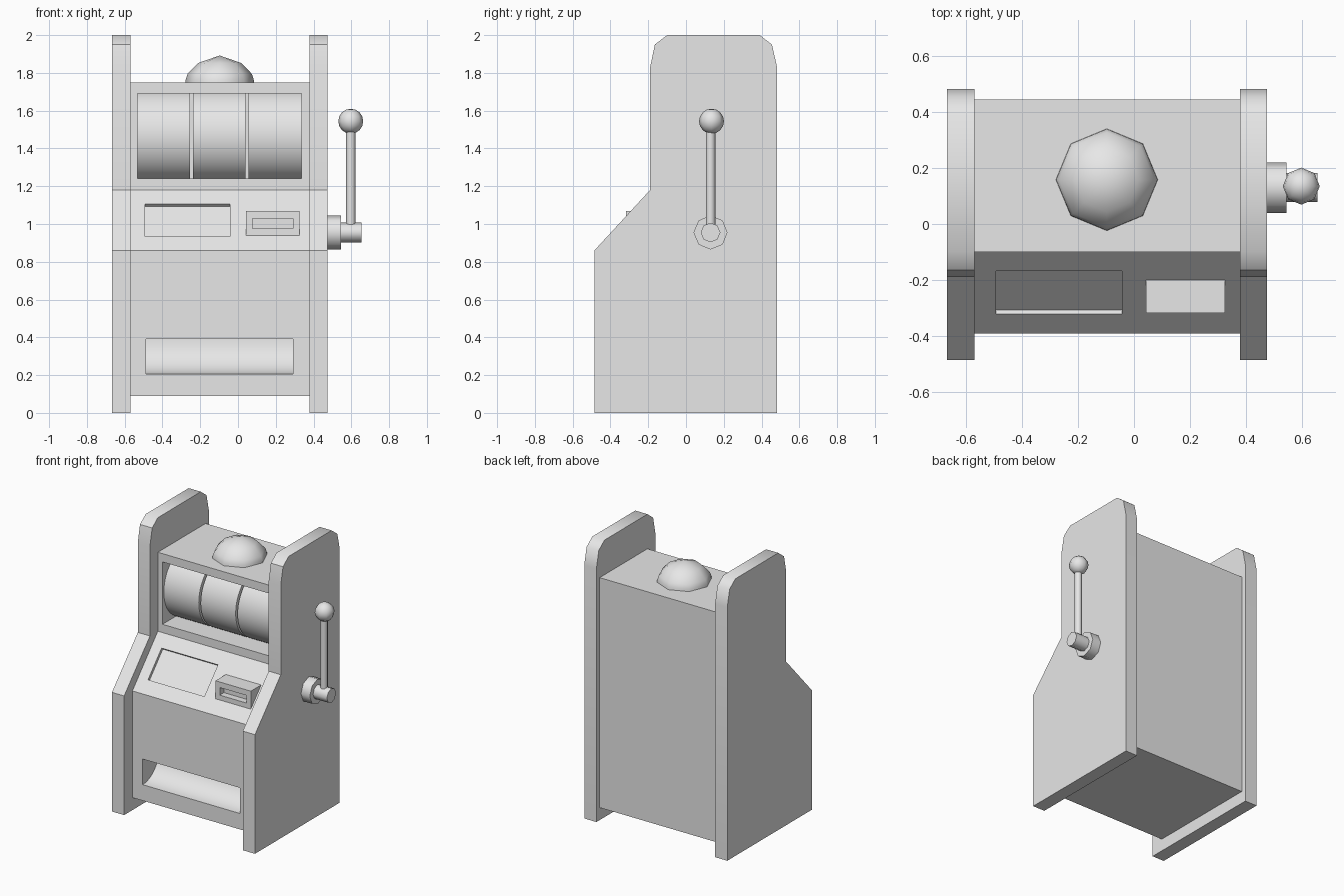
import bpy, bmesh
from math import pi, sin, cos, radians
from mathutils import Matrix, Vector

cube = bpy.data.objects.get("Cube")
if cube:
    bpy.data.objects.remove(cube, do_unlink=True)

grey = bpy.data.materials.new("light_grey")
grey.use_nodes = True
grey.diffuse_color = (0.8, 0.8, 0.8, 1)
grey.node_tree.nodes["Principled BSDF"].inputs["Base Color"].default_value = (0.8, 0.8, 0.8, 1)


def finish(name, bm, angle=None):
    """Turn a bmesh into a named object, smooth below the given angle."""
    bmesh.ops.recalc_face_normals(bm, faces=bm.faces)
    mesh = bpy.data.meshes.new(name)
    bm.to_mesh(mesh)
    bm.free()
    mesh.materials.append(grey)
    obj = bpy.data.objects.new(name, mesh)
    bpy.context.collection.objects.link(obj)
    if angle:
        smooth(obj, angle)
    return obj


def smooth(obj, angle):
    bpy.ops.object.select_all(action="DESELECT")
    obj.select_set(True)
    bpy.context.view_layer.objects.active = obj
    bpy.ops.object.shade_smooth_by_angle(angle=radians(angle))


def prism(name, x0, x1, profile, angle=None):
    """Extrude a (y, z) profile along x."""
    bm = bmesh.new()
    face = bm.faces.new([bm.verts.new((x0, y, z)) for y, z in profile])
    ext = bmesh.ops.extrude_face_region(bm, geom=[face])
    verts = [v for v in ext["geom"] if isinstance(v, bmesh.types.BMVert)]
    bmesh.ops.translate(bm, verts=verts, vec=(x1 - x0, 0, 0))
    return finish(name, bm, angle)


def box(name, x0, x1, y0, y1, z0, z1):
    return prism(name, x0, x1, [(y0, z0), (y1, z0), (y1, z1), (y0, z1)])


def rod(name, start, end, radius, sides, angle=50):
    a, b = Vector(start), Vector(end)
    turn = (b - a).to_track_quat("Z", "Y").to_matrix().to_4x4()
    bm = bmesh.new()
    bmesh.ops.create_cone(bm, cap_ends=True, segments=sides, radius1=radius, radius2=radius,
                          depth=(b - a).length, matrix=Matrix.Translation((a + b) / 2) @ turn)
    return finish(name, bm, angle)


def cut(obj, cutter):
    """Subtract the cutter for good and remove it."""
    mod = obj.modifiers.new("cut", "BOOLEAN")
    mod.operation, mod.solver, mod.object = "DIFFERENCE", "EXACT", cutter
    bpy.ops.object.select_all(action="DESELECT")
    bpy.context.view_layer.objects.active = obj
    obj.select_set(True)
    bpy.ops.object.modifier_apply(modifier=mod.name)
    bpy.data.objects.remove(cutter, do_unlink=True)


# Side panels
side = [(-0.485, 0), (-0.485, 0.86), (-0.19, 1.18), (-0.19, 1.83), (-0.165, 1.95), (-0.1, 2),
        (0.39, 2), (0.455, 1.95), (0.482, 1.83), (0.482, 0)]
prism("right_side_panel", -0.667, -0.57, side, 40)
prism("left_side_panel", 0.378, 0.475, side, 40)

# Cabinet with reel window, tilted display and coin tray cut in
cabinet = prism("cabinet", -0.572, 0.38, [(-0.39, 0.09), (-0.39, 0.86), (-0.1, 1.18),
                                          (-0.1, 1.75), (0.445, 1.75), (0.445, 0.09)])
cut(cabinet, box("window_cutter", -0.533, 0.335, -0.2, 0.16, 1.24, 1.69))

inward = Vector((0.741, -0.671))
low, high = Vector((-0.322, 0.935)), Vector((-0.168, 1.105))
cut(cabinet, prism("display_cutter", -0.493, -0.043,
                   [low - inward * 0.05, high - inward * 0.05,
                    high + inward * 0.02, low + inward * 0.02]))

arc = [(-0.39 + 0.185 * sin(i * pi / 20), 0.39 - 0.185 * cos(i * pi / 20)) for i in range(11)]
cut(cabinet, prism("tray_cutter", -0.488, 0.29, [(-0.45, 0.39), (-0.45, 0.205)] + arc))
smooth(cabinet, 30)

# Reels
for i in range(3):
    x = -0.533 + i * 0.2945
    rod(f"reel_{i + 1}", (x, 0.165, 1.465), (x + 0.279, 0.165, 1.465), 0.25, 48, 40)

# Coin slot housing
housing = box("coin_slot", 0.043, 0.325, -0.318, -0.18, 0.94, 1.07)
cut(housing, box("slot_cutter", 0.077, 0.291, -0.4, -0.27, 0.975, 1.03))
cut(cabinet, box("slot_cutter", 0.077, 0.291, -0.4, -0.27, 0.975, 1.03))

# Top lamp: a flattened low-poly dome
bm = bmesh.new()
rings = [(0.183, 1.74), (0.18, 1.765), (0.17, 1.795), (0.115, 1.852)]
loops = [[bm.verts.new((-0.097 + r * cos(k * pi / 4), 0.158 + r * sin(k * pi / 4), z))
          for k in range(8)] for r, z in rings]
tip = bm.verts.new((-0.097, 0.158, 1.892))
for k in range(8):
    n = (k + 1) % 8
    for a, b in zip(loops, loops[1:]):
        bm.faces.new((a[k], a[n], b[n], b[k]))
    bm.faces.new((loops[-1][k], loops[-1][n], tip))
bm.faces.new(loops[0])
finish("top_lamp", bm, 60)

# Pull lever
rod("lever_mount", (0.475, 0.13, 0.955), (0.545, 0.13, 0.955), 0.09, 8)
rod("lever_hub", (0.54, 0.13, 0.955), (0.655, 0.13, 0.955), 0.052, 8)
rod("lever_rod", (0.597, 0.13, 0.97), (0.597, 0.13, 1.52), 0.025, 8)
bm = bmesh.new()
bmesh.ops.create_uvsphere(bm, u_segments=8, v_segments=8, radius=0.066,
                          matrix=Matrix.Translation((0.597, 0.135, 1.544)))
finish("lever_knob", bm, 60)
